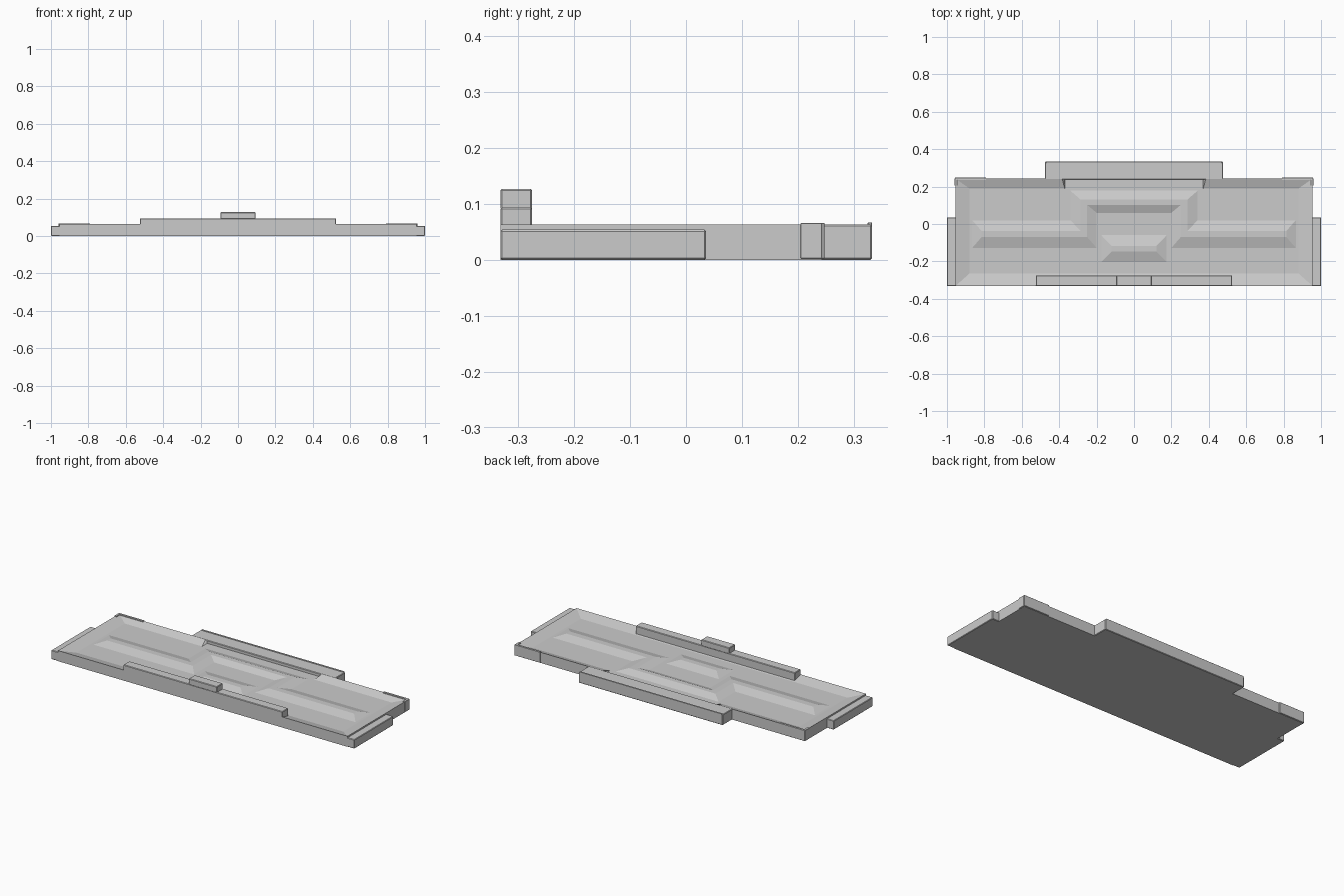
import bpy, bmesh

if "Cube" in bpy.data.objects:
    bpy.data.objects.remove(bpy.data.objects["Cube"])


def box(name, x0, x1, y0, y1, z0, z1, bevel=0.003):
    bm = bmesh.new()
    bmesh.ops.create_cube(bm, size=1)
    for v in bm.verts:
        v.co.x = (x0 + x1) / 2 + v.co.x * (x1 - x0)
        v.co.y = (y0 + y1) / 2 + v.co.y * (y1 - y0)
        v.co.z = (z0 + z1) / 2 + v.co.z * (z1 - z0)
    return finish(name, bm, bevel)


def finish(name, bm, bevel=0):
    bmesh.ops.recalc_face_normals(bm, faces=bm.faces)
    me = bpy.data.meshes.new(name)
    bm.to_mesh(me)
    bm.free()
    ob = bpy.data.objects.new(name, me)
    bpy.context.collection.objects.link(ob)
    if bevel:
        mod = ob.modifiers.new("edge_bevel", 'BEVEL')
        mod.width = bevel
        mod.segments = 1
    return ob


def loft(name, rings):
    """Stack matching outlines, each (points, z), into a closed solid."""
    bm = bmesh.new()
    loops = [[bm.verts.new((x, y, z)) for x, y in pts] for pts, z in rings]
    n = len(loops[0])
    for a, b in zip(loops, loops[1:]):
        for i in range(n):
            j = (i + 1) % n
            bm.faces.new((a[i], a[j], b[j], b[i]))
    bm.faces.new(loops[0][::-1])
    bm.faces.new(loops[-1])
    return finish(name, bm)


def mirrored(half):
    return half + [(-x, y) for x, y in reversed(half)]


FLOOR, TOP = 0.045, 0.063

# main slab with a sloped border around the roof floor
outer = mirrored([(0.955, -0.332), (0.955, 0.243), (0.385, 0.243), (0.37, 0.243)])
inner = mirrored([(0.88, -0.265), (0.88, 0.19), (0.37, 0.19), (0.37, 0.238)])
loft("main_slab", [(outer, 0), (outer, TOP), (inner, FLOOR)])

# raised ridge stepping around the centre
def hat(end, low, side, high):
    return [(-end, low), (-side, low), (-side, high),
            (side, high), (side, low), (end, low)]


def band(out, inn):
    return out + inn[::-1]


ridge_base = band(hat(0.865, 0.02, 0.34, 0.178), hat(0.865, -0.128, 0.20, 0.06))
ridge_top = band(hat(0.815, -0.037, 0.285, 0.13), hat(0.815, -0.07, 0.25, 0.102))
loft("stepped_ridge", [(ridge_base, FLOOR - 0.005), (ridge_base, FLOOR), (ridge_top, 0.061)])

# small hipped mound in the middle
def rect(x, y0, y1):
    return mirrored([(x, y0), (x, y1)])


mound_base = rect(0.175, -0.203, -0.06)
loft("centre_mound", [(mound_base, FLOOR - 0.005), (mound_base, FLOOR),
                      (rect(0.12, -0.148, -0.117), 0.061)])

# rear extension with a low parapet at its back edge
box("rear_extension", -0.475, 0.475, 0.238, 0.333, 0, TOP)
box("rear_parapet", -0.47, 0.47, 0.325, 0.333, 0.055, 0.067, 0.001)

# stacked blocks along the front edge
box("front_long_block", -0.525, 0.525, -0.332, -0.275, 0.04, 0.094)
box("front_upper_block", -0.093, 0.093, -0.332, -0.275, 0.09, 0.127)

# side wings and rear corner panels
for s, side in ((-1, "left"), (1, "right")):
    def pair(name, x0, x1, *rest):
        a, b = sorted((s * x0, s * x1))
        box(side + "_" + name, a, b, *rest)
    pair("wing", 0.945, 1.0, -0.332, 0.036, 0, 0.054)
    pair("corner_panel", 0.79, 0.958, 0.235, 0.248, 0.002, 0.066, 0.001)
    pair("side_panel", 0.945, 0.959, 0.205, 0.243, 0.002, 0.066, 0.001)
